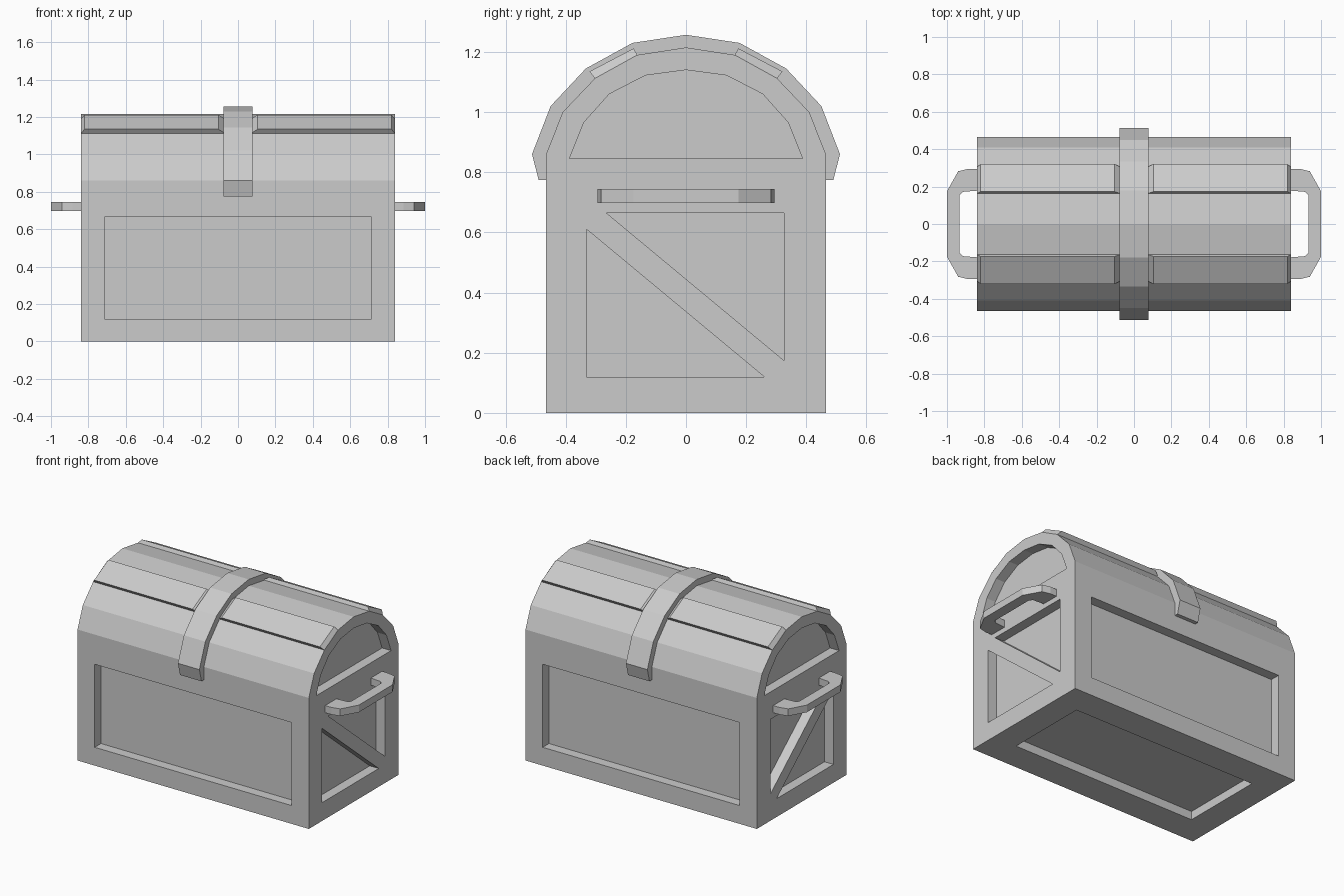
import bpy, bmesh

if "Cube" in bpy.data.objects:
    bpy.data.objects.remove(bpy.data.objects["Cube"])

DEPTH = 0.065          # depth of the recessed panels
HX, HY = 0.84, 0.465   # half sizes of the chest
SEAM = 0.775           # height where the lid meets the body


def loft(name, a, b):
    """Solid between two loops with the same number of points."""
    bm = bmesh.new()
    va = [bm.verts.new(p) for p in a]
    vb = [bm.verts.new(p) for p in b]
    n = len(a)
    bm.faces.new(va)
    bm.faces.new(vb[::-1])
    for i in range(n):
        j = (i + 1) % n
        bm.faces.new((va[i], vb[i], vb[j], va[j]))
    bmesh.ops.recalc_face_normals(bm, faces=bm.faces)
    mesh = bpy.data.meshes.new(name)
    bm.to_mesh(mesh)
    bm.free()
    ob = bpy.data.objects.new(name, mesh)
    bpy.context.collection.objects.link(ob)
    return ob


def prism(name, profile, axis, lo, hi):
    """Extrude a 2D profile along x, y or z."""
    def place(p, t):
        c = list(p)
        c.insert("xyz".index(axis), t)
        return c
    return loft(name, [place(p, lo) for p in profile], [place(p, hi) for p in profile])


def rect(x0, x1, y0, y1):
    return [(x0, y0), (x1, y0), (x1, y1), (x0, y1)]


def arch(half):
    """Mirror a half profile that ends on the centre line."""
    return half + [(-y, z) for y, z in half[-2::-1]]


def carve(target, cutters):
    bpy.context.view_layer.objects.active = target
    for c in cutters:
        c.hide_render = True
        m = target.modifiers.new("recess", 'BOOLEAN')
        m.operation, m.solver, m.object = 'DIFFERENCE', 'EXACT', c
        bpy.ops.object.modifier_apply(modifier=m.name)
        bpy.data.objects.remove(c)


# Body with recessed front, back, base and braced ends
body = prism("body", rect(-HY, HY, 0, SEAM), 'x', -HX, HX)
cuts = [prism("base_cutter", rect(-0.67, 0.67, -0.275, 0.275), 'z', -0.1, 0.055)]
lower_tri = [(-0.33, 0.12), (0.26, 0.12), (-0.33, 0.61)]
upper_tri = [(-0.265, 0.665), (0.325, 0.665), (0.325, 0.175)]
for s in (-1, 1):
    cuts.append(prism("panel_cutter", rect(-0.715, 0.715, 0.12, 0.665), 'y',
                      s * (HY - DEPTH), s * (HY + 0.1)))
    for tri in (lower_tri, upper_tri):
        cuts.append(prism("brace_cutter", tri, 'x', s * (HX - DEPTH), s * (HX + 0.1)))
carve(body, cuts)

# Faceted barrel lid with recessed ends
lid_half = [(HY, SEAM), (HY, 0.86), (0.41, 1.0), (0.303, 1.112), (0.162, 1.19), (0, 1.215)]
lid = prism("lid", arch(lid_half), 'x', -HX, HX)
end_half = [(0.388, 0.845), (0.34, 0.965), (0.255, 1.06), (0.135, 1.122), (0, 1.14)]
carve(lid, [prism("end_cutter", arch(end_half), 'x', s * (HX - DEPTH), s * (HX + 0.1))
            for s in (-1, 1)])

# Central strap over the lid
strap_half = [(HY, SEAM), (0.49, SEAM), (0.512, 0.86), (0.45, 1.02),
              (0.333, 1.145), (0.178, 1.23), (0, 1.257)]
inner = arch(lid_half)[1:-1]
prism("strap", arch(strap_half) + inner[::-1], 'x', -0.078, 0.078)

# Raised slats on the lid, with sloped ends
for sx in (-1, 1):
    for sy in (-1, 1):
        base = [(0.07, 0.303, 1.112), (HX, 0.303, 1.112), (HX, 0.162, 1.19), (0.07, 0.162, 1.19)]
        top = [(0.105, 0.321, 1.135), (0.82, 0.321, 1.135),
               (0.82, 0.174, 1.212), (0.105, 0.174, 1.212)]
        loft("lid_slat", *[[(x * sx, y * sy, z) for x, y, z in loop] for loop in (base, top)])

# Carrying handles on both ends
outer = [(HX, 0.295), (0.885, 0.295), (0.94, 0.282), (1.0, 0.175)]
inside = [(0.932, 0.155), (0.915, 0.172), (HX, 0.178)]
half = outer + [(1.0, 0)]
ring = outer + [(x, -y) for x, y in outer[::-1]]
ring += [(x, -y) for x, y in inside[::-1]] + inside
for s in (-1, 1):
    prism("handle", [(x * s, y) for x, y in ring], 'z', 0.698, 0.745)
